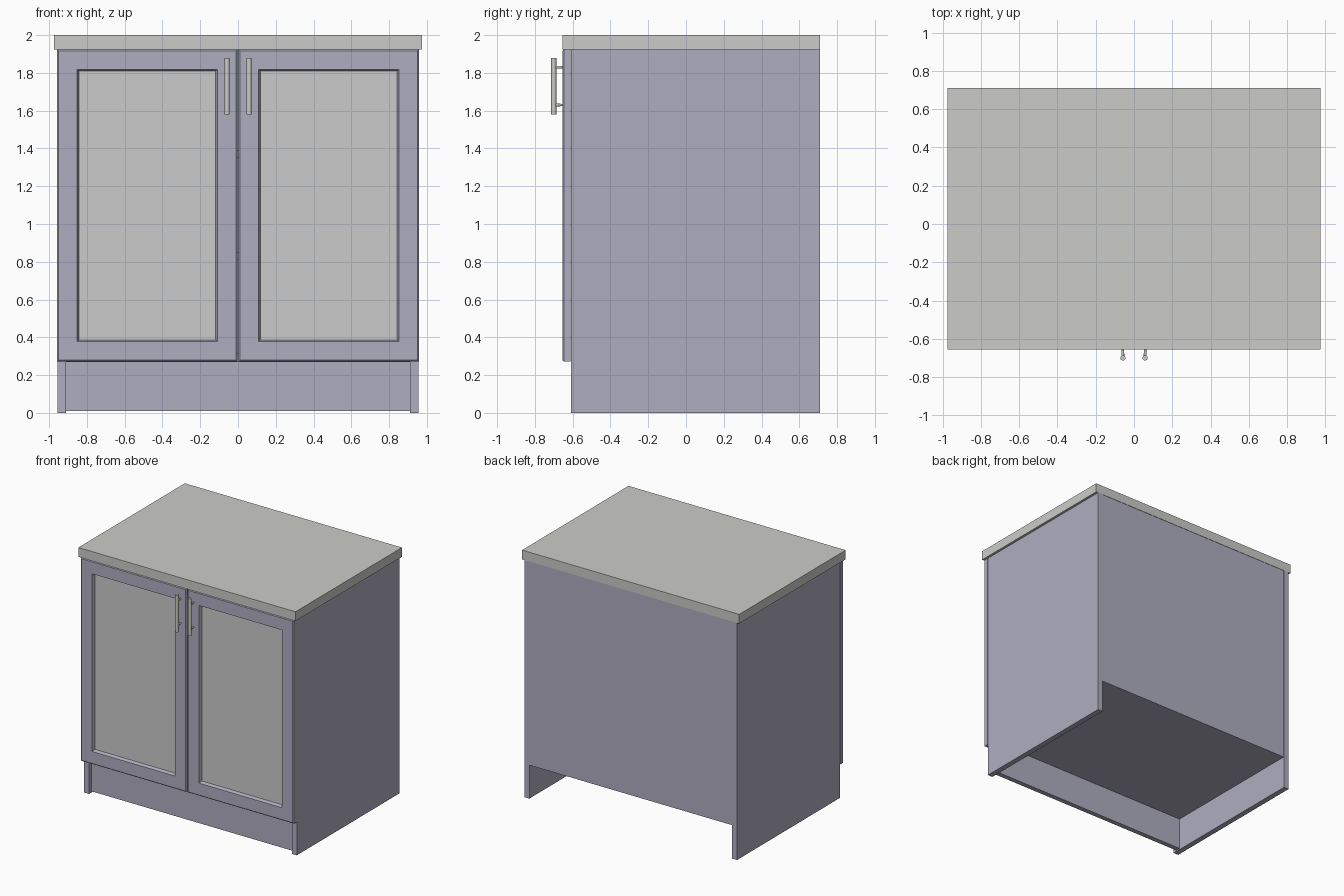
import bpy, bmesh, math
from mathutils import Matrix, Vector

if "Cube" in bpy.data.objects:
    bpy.data.objects.remove(bpy.data.objects["Cube"])


def material(name, rgb):
    m = bpy.data.materials.new(name)
    m.diffuse_color = (*rgb, 1)
    m.use_nodes = True
    m.node_tree.nodes["Principled BSDF"].inputs["Base Color"].default_value = m.diffuse_color
    return m


LAVENDER = material("lavender paint", (0.43, 0.42, 0.53))
STONE = material("worktop grey", (0.60, 0.60, 0.58))
PANEL = material("panel grey", (0.60, 0.60, 0.60))
METAL = material("handle metal", (0.60, 0.60, 0.57))


def finish(bm, name, *mats):
    bmesh.ops.recalc_face_normals(bm, faces=bm.faces)
    me = bpy.data.meshes.new(name)
    bm.to_mesh(me)
    bm.free()
    for m in mats:
        me.materials.append(m)
    ob = bpy.data.objects.new(name, me)
    bpy.context.collection.objects.link(ob)
    return ob


def box(name, x, y, z, mat):
    bm = bmesh.new()
    size = [b - a for a, b in (x, y, z)]
    mid = Vector([(a + b) / 2 for a, b in (x, y, z)])
    bmesh.ops.create_cube(bm, size=1, matrix=Matrix.Translation(mid) @ Matrix.Diagonal((*size, 1)))
    return finish(bm, name, mat)


def door(name, x0, x1, z0, z1):
    """Framed door: nested rectangles lofted from back to recessed panel."""
    bm = bmesh.new()
    loops = []
    for inset, y in ((0, -0.612), (0, -0.647), (0.008, -0.655), (0.105, -0.655), (0.115, -0.630)):
        loops.append([bm.verts.new((x, y, z)) for x, z in (
            (x0 + inset, z0 + inset), (x1 - inset, z0 + inset),
            (x1 - inset, z1 - inset), (x0 + inset, z1 - inset))])
    for a, b in zip(loops, loops[1:]):
        for i in range(4):
            j = (i + 1) % 4
            bm.faces.new((a[i], a[j], b[j], b[i]))
    bm.faces.new(loops[0])
    bm.faces.new(loops[-1]).material_index = 1
    return finish(bm, name, LAVENDER, PANEL)


def handle(name, x):
    """Round vertical bar on two tapered posts."""
    bm = bmesh.new()
    bmesh.ops.create_cone(bm, cap_ends=True, segments=24, radius1=0.0135, radius2=0.0135,
                          depth=0.30, matrix=Matrix.Translation((x, -0.7, 1.73)))
    for z in (1.63, 1.83):
        bmesh.ops.create_cone(bm, cap_ends=True, segments=16, radius1=0.008, radius2=0.006, depth=0.05,
                              matrix=Matrix.Translation((x, -0.675, z)) @ Matrix.Rotation(-math.pi / 2, 4, 'X'))
    ob = finish(bm, name, METAL)
    bpy.ops.object.select_all(action='DESELECT')
    ob.select_set(True)
    bpy.context.view_layer.objects.active = ob
    bpy.ops.object.shade_smooth_by_angle(angle=math.radians(35))


# Worktop
box("worktop", (-0.975, 0.975), (-0.655, 0.71), (1.925, 2.0), STONE)

# Carcass
IN, OUT = 0.91, 0.955
box("left_side", (-OUT, -IN), (-0.61, 0.71), (0, 1.925), LAVENDER)
box("right_side", (IN, OUT), (-0.61, 0.71), (0, 1.925), LAVENDER)
box("back_panel", (-IN, IN), (0.69, 0.707), (0.315, 1.925), LAVENDER)
box("bottom_panel", (-IN, IN), (-0.61, 0.707), (0.27, 0.315), LAVENDER)
box("plinth", (-IN, IN), (-0.58, -0.54), (0.01, 0.27), LAVENDER)
for n, z in enumerate((0.83, 1.37), 1):
    box(f"shelf_{n}", (-IN, IN), (-0.60, 0.69), (z - 0.02, z + 0.02), LAVENDER)

# Doors and handles
door("left_door", -0.957, -0.003, 0.272, 1.924)
door("right_door", 0.003, 0.957, 0.272, 1.924)
handle("left_handle", -0.058)
handle("right_handle", 0.058)
